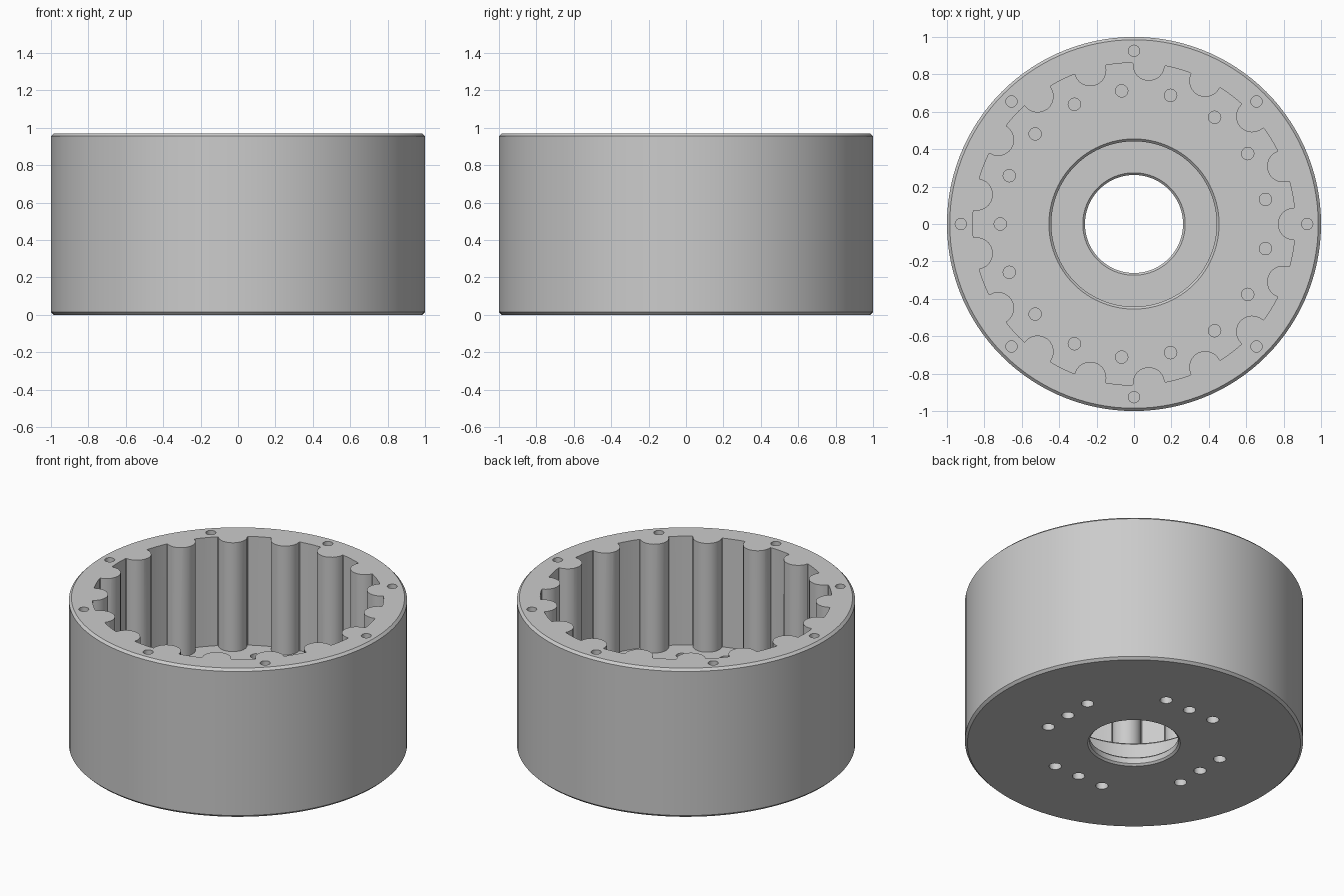
import bpy, bmesh
from math import sin, cos, pi, tau, asin

HEIGHT, FLOOR = 0.97, 0.26
LUGS = 17

cube = bpy.data.objects.get("Cube")
if cube:
    bpy.data.objects.remove(cube, do_unlink=True)

# Single flat metal colour
metal = bpy.data.materials.new("grey_metal")
metal.use_nodes = True
metal.diffuse_color = (0.6, 0.6, 0.6, 1)
metal.node_tree.nodes["Principled BSDF"].inputs["Base Color"].default_value = (0.6, 0.6, 0.6, 1)


def make_object(name, bm):
    bmesh.ops.recalc_face_normals(bm, faces=bm.faces)
    mesh = bpy.data.meshes.new(name)
    bm.to_mesh(mesh)
    bm.free()
    mesh.materials.append(metal)
    obj = bpy.data.objects.new(name, mesh)
    bpy.context.collection.objects.link(obj)
    return obj


def lathe(name, profile, steps):
    """Revolve a closed (radius, height) profile around z."""
    bm = bmesh.new()
    rings = [[bm.verts.new((r * cos(tau * i / steps), r * sin(tau * i / steps), z))
              for r, z in profile] for i in range(steps)]
    n = len(profile)
    for i in range(steps):
        a, b = rings[i], rings[(i + 1) % steps]
        for j in range(n):
            k = (j + 1) % n
            bm.faces.new((a[j], b[j], b[k], a[k]))
    return make_object(name, bm)


def add_prism(bm, outline, z0, z1):
    """Extrude a flat outline between two heights."""
    low = [bm.verts.new((x, y, z0)) for x, y in outline]
    high = [bm.verts.new((x, y, z1)) for x, y in outline]
    bm.faces.new(low[::-1])
    bm.faces.new(high)
    for i in range(len(low)):
        j = (i + 1) % len(low)
        bm.faces.new((low[i], low[j], high[j], high[i]))


def circle(x, y, r, steps=24):
    return [(x + r * cos(tau * i / steps), y + r * sin(tau * i / steps)) for i in range(steps)]


def cut(body, cutter):
    cutter.hide_render = True
    mod = body.modifiers.new("cut", 'BOOLEAN')
    mod.operation, mod.solver, mod.object = 'DIFFERENCE', 'EXACT', cutter
    bpy.context.view_layer.objects.active = body
    bpy.ops.object.modifier_apply(modifier=mod.name)
    bpy.data.objects.remove(cutter, do_unlink=True)


# Chamfered housing with a through bore and a bearing recess
housing = lathe("housing", [
    (0.274, 0), (0.985, 0), (1, 0.015), (1, HEIGHT - 0.015), (0.985, HEIGHT),
    (0.475, HEIGHT), (0.475, FLOOR + 0.02), (0.442, FLOOR - 0.013),
    (0.442, 0.06), (0.274, 0.06), (0.262, 0.048), (0.262, 0.012)], 120)

# Cavity outline: round lugs separated by shallow arcs
outline = []
gap_r, lug_c, lug_r = 0.862, 0.855, 0.086
half_lug = asin(0.09 / gap_r)
for k in range(LUGS):
    a = tau * k / LUGS
    for i in range(13):
        t = -pi / 2 + pi * i / 12
        r, s = lug_c - lug_r * cos(t), lug_r * sin(t)
        outline.append((r * cos(a) - s * sin(a), r * sin(a) + s * cos(a)))
    gap = tau / LUGS - 2 * half_lug
    for i in range(5):
        g = a + half_lug + gap * i / 4
        outline.append((gap_r * cos(g), gap_r * sin(g)))
bm = bmesh.new()
add_prism(bm, outline, FLOOR, HEIGHT + 0.2)
cut(housing, make_object("cavity_cutter", bm))

# Blind holes: rim, cavity floor, and four rows of three underneath
bm = bmesh.new()
for k in range(8):
    a = tau * k / 8
    add_prism(bm, circle(0.926 * cos(a), 0.926 * sin(a), 0.03), HEIGHT - 0.2, HEIGHT + 0.1)
for k in range(LUGS):
    a = tau * (k + 0.5) / LUGS
    add_prism(bm, circle(0.715 * cos(a), 0.715 * sin(a), 0.033), FLOOR - 0.15, FLOOR + 0.1)
for k in range(4):
    a = pi / 2 * k
    for s in (-0.18, 0, 0.18):
        x, y = 0.51 * cos(a) - s * sin(a), 0.51 * sin(a) + s * cos(a)
        add_prism(bm, circle(x, y, 0.037), -0.1, 0.15)
cut(housing, make_object("hole_cutter", bm))

# Smooth curved walls, crisp edges
bpy.ops.object.select_all(action='DESELECT')
housing.select_set(True)
bpy.context.view_layer.objects.active = housing
bpy.ops.object.shade_smooth_by_angle()
